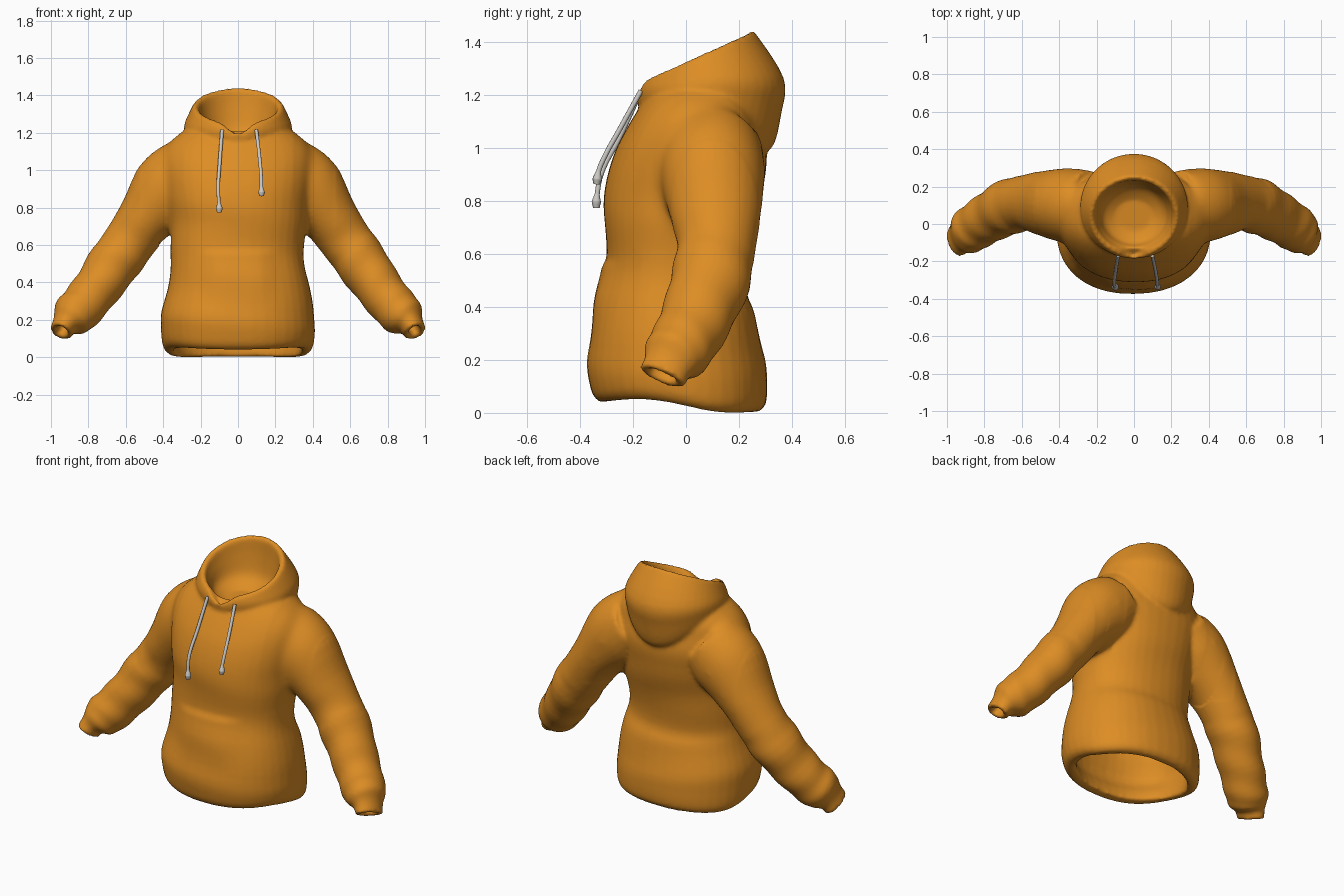
import bpy, bmesh, math
from mathutils import Vector

if "Cube" in bpy.data.objects:
    bpy.data.objects.remove(bpy.data.objects["Cube"])

def material(name, rgb):
    m = bpy.data.materials.new(name)
    m.diffuse_color = (*rgb, 1)
    m.use_nodes = True
    m.node_tree.nodes["Principled BSDF"].inputs["Base Color"].default_value = m.diffuse_color
    return m

ORANGE = material("orange fabric", (0.72, 0.265, 0.018))
GREY = material("light grey cord", (0.6, 0.58, 0.55))

def smooth_rows(rows, n=4):
    """Catmull-Rom interpolation between cross-section rows."""
    out = []
    for i in range(len(rows) - 1):
        p = [rows[max(i - 1, 0)], rows[i], rows[i + 1], rows[min(i + 2, len(rows) - 1)]]
        for k in range(n):
            t = k / n
            out.append([0.5 * (2 * b + (c - a) * t + (2 * a - 5 * b + 4 * c - d) * t * t
                               + (3 * b - a - 3 * c + d) * t ** 3) for a, b, c, d in zip(*p)])
    return out + [list(rows[-1])]

def loft(name, rings):
    """Closed solid through equal rings, with a fan at both ends."""
    bm = bmesh.new()
    vs = [[bm.verts.new(p) for p in r] for r in rings]
    n = len(rings[0])
    for a, b in zip(vs, vs[1:]):
        for j in range(n):
            bm.faces.new((a[j], a[(j + 1) % n], b[(j + 1) % n], b[j]))
    for r in (vs[0], vs[-1]):
        c = bm.verts.new(sum((v.co for v in r), Vector()) / n)
        for j in range(n):
            bm.faces.new((r[j], r[(j + 1) % n], c))
    bmesh.ops.recalc_face_normals(bm, faces=bm.faces)
    me = bpy.data.meshes.new(name)
    bm.to_mesh(me)
    bm.free()
    ob = bpy.data.objects.new(name, me)
    bpy.context.collection.objects.link(ob)
    return ob

def tilted(name, rows, e=1.0, n=40):
    """Rows: front y, front z, back y, back z, half width, front notch, side lift."""
    rings = []
    for fy, fz, by, bz, w, notch, lift in smooth_rows([(*r, 0, 0)[:7] for r in rows]):
        ring = []
        for j in range(n):
            t = 2 * math.pi * j / n
            c, s = math.cos(t), math.sin(t)
            c, s = math.copysign(abs(c) ** e, c), math.copysign(abs(s) ** e, s)
            x = w * s
            z = (fz + bz) / 2 + (fz - bz) / 2 * c + lift * s * s
            if c > 0:
                z -= notch * math.exp(-(x / 0.06) ** 2)
            ring.append(Vector((x, (fy + by) / 2 + (fy - by) / 2 * c, z)))
        rings.append(ring)
    return loft(name, rings)

def tube(name, rows, side, n=28, folds=0.0):
    """Rows: centre x, y, z, radius across, radius in depth."""
    rows = smooth_rows(rows)
    cs = [Vector(r[:3]) for r in rows]
    rings = []
    for i, r in enumerate(rows):
        t = (cs[min(i + 1, len(cs) - 1)] - cs[max(i - 1, 0)]).normalized()
        u = Vector((-t.z, 0, t.x)).normalized()
        v = t.cross(u)
        ring = []
        for j in range(n):
            a = 2 * math.pi * j / n
            k = 1 + folds * math.sin(i * 1.3 + 2 * math.sin(a + side)) * (13 < i < 31)
            p = cs[i] + (u * r[3] * math.cos(a) + v * r[4] * math.sin(a)) * k
            ring.append(Vector((p.x * side, p.y, p.z)))
        rings.append(ring)
    return loft(name, rings)

# torso
hoodie = tilted("hoodie", [
    (-.325, .045, .28, .01, .375), (-.357, .09, .305, .05, .405),
    (-.374, .22, .30, .20, .41), (-.337, .40, .26, .37, .377),
    (-.305, .55, .222, .47, .357), (-.308, .70, .25, .64, .36),
    (-.305, .85, .29, .84, .38), (-.27, .98, .305, .97, .40),
    (-.22, 1.08, .285, 1.07, .40), (-.17, 1.16, .27, 1.14, .365),
    (-.13, 1.215, .24, 1.205, .29), (-.10, 1.245, .20, 1.235, .20)], e=.9)

# hood, a pouch hanging to a point at the back with a notched rim
hood = tilted("hood_helper", [
    (-.12, 1.06, .25, .99, .22, 0, .10), (-.175, 1.15, .325, 1.0, .275, 0, .12),
    (-.185, 1.20, .36, 1.13, .288, .01, .06), (-.18, 1.235, .37, 1.26, .28, .03, .02),
    (-.167, 1.255, .265, 1.428, .24, .075, 0), (-.15, 1.25, .245, 1.434, .22, .08, 0)])

# hollow inside the hood and the torso
hood_hollow = tilted("hood_hollow_helper", [
    (-.17, 1.36, .25, 1.56, .235), (-.145, 1.24, .235, 1.425, .21),
    (-.12, 1.20, .225, 1.32, .19), (-.10, 1.16, .20, 1.21, .165),
    (-.04, 1.135, .13, 1.15, .10)])
torso_hollow = tilted("torso_hollow_helper", [
    (-.28, -.08, .24, -.08, .335), (-.28, .08, .24, .05, .34),
    (-.325, .22, .255, .20, .365), (-.26, .50, .18, .47, .315),
    (-.25, .80, .23, .80, .32), (-.16, 1.0, .18, 1.0, .25)], e=.9)

# sleeves with cuffs, and the cuff openings
unions, cuts = [hood], [hood_hollow, torso_hollow]
for side in (-1, 1):
    unions.append(tube("sleeve_helper", [
        (.24, .10, 1.0, .195, .185), (.36, .10, .905, .207, .20),
        (.49, .112, .745, .155, .173), (.575, .115, .625, .14, .148),
        (.665, .092, .50, .139, .15), (.755, .045, .37, .127, .137),
        (.835, -.005, .27, .122, .128), (.89, -.045, .215, .113, .12),
        (.925, -.07, .175, .07, .094), (.947, -.09, .135, .062, .093)], side, folds=.028))
    cuts.append(tube("cuff_hollow_helper", [
        (.90, -.055, .215, .03, .05), (.945, -.09, .14, .032, .058),
        (.967, -.105, .09, .034, .06)], side))

for helpers, op in ((unions, 'UNION'), (cuts, 'DIFFERENCE')):
    for h in helpers:
        m = hoodie.modifiers.new(op, 'BOOLEAN')
        m.operation, m.object, m.solver = op, h, 'EXACT'

# fuse everything into one soft cloth surface
rm = hoodie.modifiers.new("fuse", 'REMESH')
rm.mode, rm.voxel_size = 'VOXEL', 0.0115
sm = hoodie.modifiers.new("soften", 'SMOOTH')
sm.factor, sm.iterations = 0.5, 6
dg = bpy.context.evaluated_depsgraph_get()
me = bpy.data.meshes.new_from_object(hoodie.evaluated_get(dg))
hoodie.modifiers.clear()
hoodie.data = me
for h in unions + cuts:
    bpy.data.objects.remove(h)

def ramp(a, b, x):
    t = min(max((x - a) / (b - a), 0), 1)
    return t * t * (3 - 2 * t)

bm = bmesh.new()
bm.from_mesh(me)
# blend the armholes into the torso
joint = [v for v in bm.verts if .3 < abs(v.co.x) < .52 and .6 < v.co.z < 1.2]
for _ in range(25):
    bmesh.ops.smooth_vert(bm, verts=joint, factor=.5,
                          use_axis_x=True, use_axis_y=True, use_axis_z=True)
for v in bm.verts:
    x, y, z = v.co
    # front pocket bulge
    if y < -.15:
        v.co.y -= .012 * ramp(.24, .1, abs(x)) * ramp(.59, .54, z) * ramp(.25, .45, z)
    # wavy hem
    if abs(x) < .45:
        v.co.z -= .016 * math.sin(y * math.pi / .3) * ramp(.25, .06, z)
    # slack diagonal folds over the torso
    if abs(x) < .42 and z < .9:
        r = math.hypot(x, y) or 1
        d = .005 * math.sin(17 * z + 5 * x) * ramp(.12, .25, z) * ramp(.9, .7, z)
        v.co.x += d * x / r
        v.co.y += d * y / r
bm.to_mesh(me)
bm.free()
me.materials.clear()
me.materials.append(ORANGE)
me.polygons.foreach_set("use_smooth", [True] * len(me.polygons))

# drawstrings with thicker tips
def drawstring(name, pts):
    cu = bpy.data.curves.new(name, 'CURVE')
    cu.dimensions = '3D'
    cu.bevel_depth, cu.bevel_resolution, cu.use_fill_caps = .0095, 3, True
    sp = cu.splines.new('BEZIER')
    sp.bezier_points.add(len(pts) - 1)
    for bp, p in zip(sp.bezier_points, pts):
        bp.co = p
        bp.handle_left_type = bp.handle_right_type = 'AUTO'
    for bp, r in zip(sp.bezier_points[-3:], (1, 1.9, 1.3)):
        bp.radius = r
    cu.materials.append(GREY)
    bpy.context.collection.objects.link(bpy.data.objects.new(name, cu))

drawstring("left_drawstring", [(-.085, -.17, 1.215), (-.098, -.25, 1.04), (-.106, -.32, .90),
                               (-.102, -.335, .825), (-.10, -.338, .795), (-.10, -.338, .773)])
drawstring("right_drawstring", [(.098, -.17, 1.215), (.115, -.25, 1.07), (.124, -.31, .96),
                                (.125, -.33, .91), (.126, -.335, .882), (.126, -.337, .862)])
